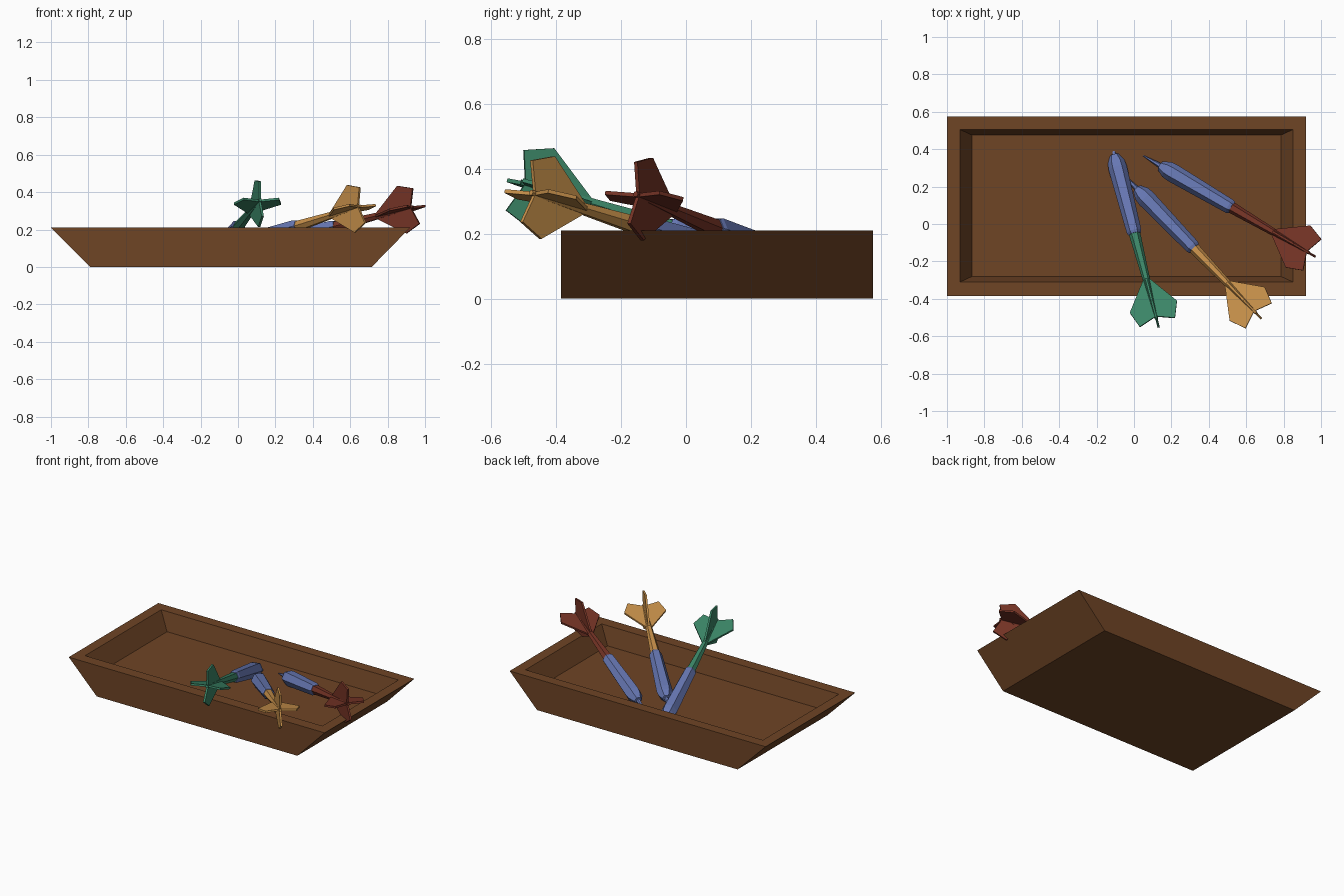
import bpy, bmesh, math
from mathutils import Vector, Matrix

if "Cube" in bpy.data.objects:
    bpy.data.objects.remove(bpy.data.objects["Cube"])


def material(name, rgb):
    m = bpy.data.materials.new(name)
    m.diffuse_color = (*rgb, 1)
    m.use_nodes = True
    m.node_tree.nodes["Principled BSDF"].inputs["Base Color"].default_value = m.diffuse_color
    return m


BROWN = material("brown wood", (0.156, 0.058, 0.0185))
BLUE = material("blue metal", (0.136, 0.188, 0.456))
GREEN = material("green", (0.045, 0.242, 0.138))
ORANGE = material("orange", (0.578, 0.283, 0.070))
RED = material("dark red", (0.181, 0.034, 0.019))


def finish(bm, name, mat, matrix=Matrix()):
    bmesh.ops.recalc_face_normals(bm, faces=bm.faces)
    mesh = bpy.data.meshes.new(name)
    bm.to_mesh(mesh)
    bm.free()
    mesh.materials.append(mat)
    ob = bpy.data.objects.new(name, mesh)
    ob.matrix_world = matrix
    bpy.context.collection.objects.link(ob)
    return ob


def skin(bm, rings):
    """Join equal-sized loops of points and cap both ends."""
    loops = [[bm.verts.new(p) for p in ring] for ring in rings]
    for a, b in zip(loops, loops[1:]):
        n = len(a)
        for i in range(n):
            j = (i + 1) % n
            bm.faces.new((a[i], a[j], b[j], b[i]))
    bm.faces.new(loops[0])
    bm.faces.new(loops[-1])


def rect(x0, x1, y0, y1, z):
    return [(x0, y0, z), (x1, y0, z), (x1, y1, z), (x0, y1, z)]


# tray: sloped ends, upright sides, hollow with a flat rim
bm = bmesh.new()
skin(bm, [rect(-0.79, 0.715, -0.385, 0.575, 0),
          rect(-1.0, 0.92, -0.385, 0.575, 0.21),
          rect(-0.93, 0.85, -0.31, 0.505, 0.21),
          rect(-0.865, 0.785, -0.28, 0.475, 0.09)])
finish(bm, "tray", BROWN)


def lathe(profile, name, mat, matrix):
    """Six-sided turned part; profile is (distance from tail, radius)."""
    bm = bmesh.new()
    skin(bm, [[(r * math.cos(k * math.pi / 3), r * math.sin(k * math.pi / 3), s)
               for k in range(6)] for s, r in profile])
    return finish(bm, name, mat, matrix)


FIN = [(0.27, 0), (0.27, 0.016), (0.11, 0.13), (0.02, 0.097), (0.055, 0)]


def dart(name, tail, tip, mat):
    tail, tip = Vector(tail), Vector(tip)
    axis = (tip - tail).normalized()
    side = Vector((0, 0, 1)).cross(axis).normalized()
    up = axis.cross(side)
    length = (tip - tail).length
    m = Matrix((side, up, axis)).transposed().to_4x4()
    m.translation = tail
    # barrel with needle point
    lathe([(0.53, 0.034), (0.545, 0.040), (0.91, 0.050), (0.945, 0.046),
           (0.985, 0.026), (0.987, 0.014), (length, 0.003)],
          name + "_barrel", BLUE, m)
    # tapering shaft
    lathe([(0.04, 0.009), (0.27, 0.020), (0.535, 0.031)],
          name + "_shaft", mat, m)
    # four flights
    bm = bmesh.new()
    for k in range(4):
        rot = Matrix.Rotation(k * math.pi / 2, 3, 'Z')
        skin(bm, [[rot @ Vector((r, t, s)) for s, r in FIN] for t in (-0.006, 0.006)])
    finish(bm, name + "_flights", mat, m)


dart("green_dart", (0.13, -0.545, 0.37), (-0.134, 0.482, 0.05), GREEN)
dart("orange_dart", (0.68, -0.505, 0.335), (-0.06, 0.267, 0.095), ORANGE)
dart("red_dart", (0.97, -0.175, 0.33), (0.05, 0.365, 0.095), RED)
